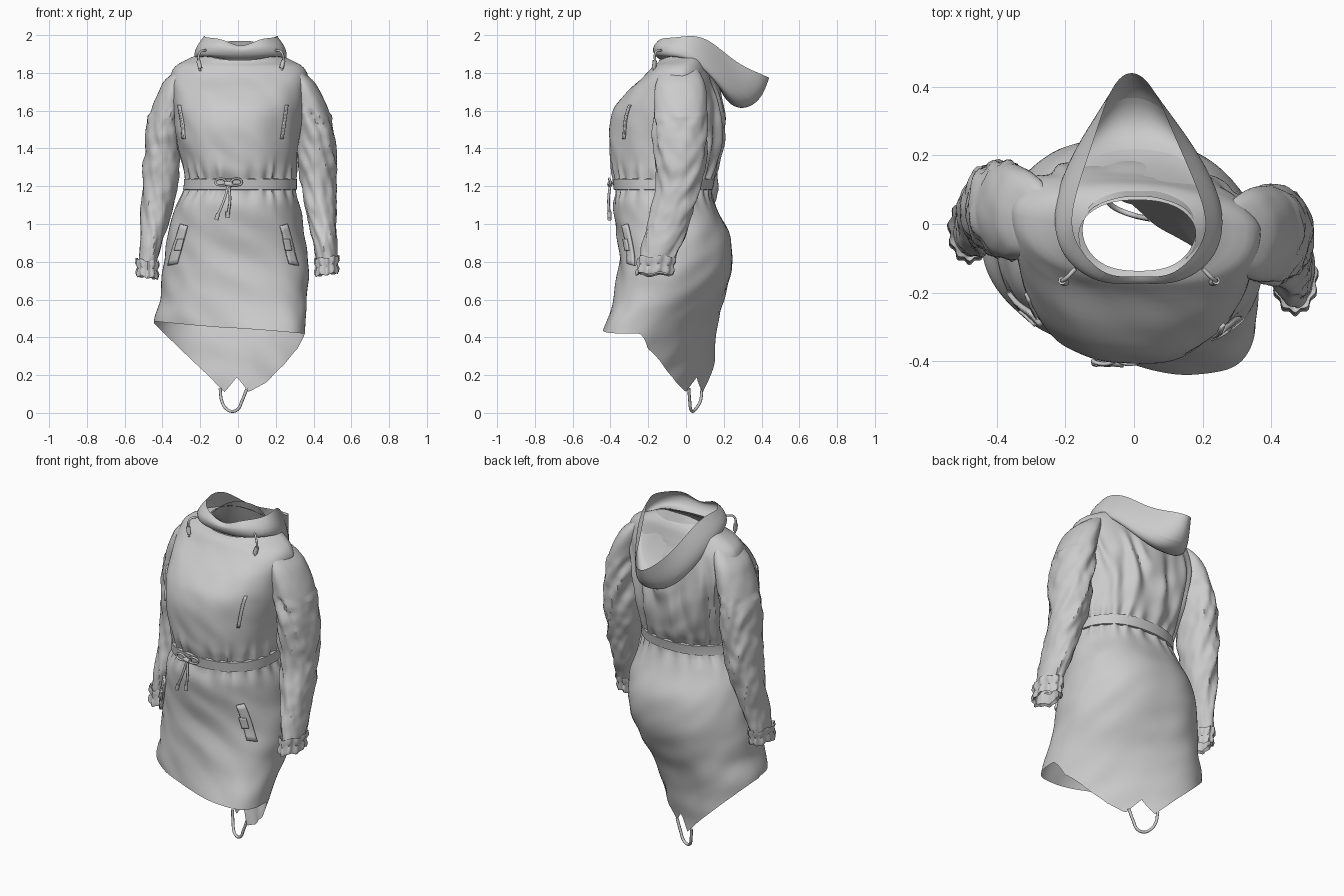
import bpy, math
from mathutils import Vector, noise

if "Cube" in bpy.data.objects:
    bpy.data.objects.remove(bpy.data.objects["Cube"])

TAU = math.tau
N = 200


def interp(table, t):
    """Smooth (cubic) lookup in rows whose first value is the key."""
    if t <= table[0][0]:
        return table[0][1:]
    if t >= table[-1][0]:
        return table[-1][1:]
    i = max(j for j in range(len(table) - 1) if table[j][0] <= t)
    a, b = table[i], table[i + 1]
    p, q = table[max(i - 1, 0)], table[min(i + 2, len(table) - 1)]
    h = b[0] - a[0]
    u = (t - a[0]) / h
    out = []
    for k in range(1, len(a)):
        m0 = (b[k] - p[k]) / (b[0] - p[0]) * h
        m1 = (q[k] - a[k]) / (q[0] - a[0]) * h
        out.append((2*u**3 - 3*u*u + 1) * a[k] + (u**3 - 2*u*u + u) * m0
                   + (3*u*u - 2*u**3) * b[k] + (u**3 - u*u) * m1)
    return out


def lerp_table(table, t):
    for (x0, y0), (x1, y1) in zip(table, table[1:]):
        if t <= x1:
            return y0 + (y1 - y0) * max(0, (t - x0) / (x1 - x0))
    return table[-1][1]


def grid(name, rows, closed=True, angle=40, hidden=lambda p: False):
    n = len(rows[0])
    pts = [tuple(p) for row in rows for p in row]
    cut = [hidden(p) for p in pts]
    faces = [(r*n + c, r*n + (c+1) % n, (r+1)*n + (c+1) % n, (r+1)*n + c)
             for r in range(len(rows) - 1) for c in range(n if closed else n - 1)]
    me = bpy.data.meshes.new(name)
    me.from_pydata(pts, [], [f for f in faces if not all(cut[v] for v in f)])
    ob = bpy.data.objects.new(name, me)
    bpy.context.collection.objects.link(ob)
    bpy.ops.object.select_all(action='DESELECT')
    bpy.context.view_layer.objects.active = ob
    ob.select_set(True)
    bpy.ops.object.shade_smooth_by_angle(angle=math.radians(angle))
    return ob


def cord(name, pts, r=0.007):
    cu = bpy.data.curves.new(name, 'CURVE')
    cu.dimensions = '3D'
    cu.bevel_depth, cu.bevel_resolution, cu.resolution_u = r, 2, 6
    sp = cu.splines.new('BEZIER')
    sp.bezier_points.add(len(pts) - 1)
    for bp, p in zip(sp.bezier_points, pts):
        bp.co = p
        bp.handle_left_type = bp.handle_right_type = 'AUTO'
    cu.use_fill_caps = True
    ob = bpy.data.objects.new(name, cu)
    bpy.context.collection.objects.link(ob)
    bpy.ops.object.select_all(action='DESELECT')
    bpy.context.view_layer.objects.active = ob
    ob.select_set(True)
    bpy.ops.object.convert(target='MESH')


# Body sections: z, centre x, half width, widest y, front y, back y, skew
BODY = [(.10, -.02, .37, -.22, -.42, .055, .6), (.25, -.03, .375, -.20, -.41, .085, .5),
        (.45, -.045, .40, -.16, -.395, .135, .3), (.60, -.025, .39, -.10, -.375, .19, .15),
        (.80, -.01, .382, -.06, -.355, .245, .05), (.95, -.01, .362, -.05, -.365, .225, .02),
        (1.1, .0, .325, -.08, -.385, .155, .02), (1.2, .012, .285, -.10, -.37, .13, 0),
        (1.3, .01, .30, -.09, -.395, .165, 0), (1.45, 0, .325, -.06, -.405, .195, 0),
        (1.6, 0, .345, -.03, -.385, .195, .03), (1.7, 0, .36, -.01, -.31, .175, .06),
        (1.78, .005, .365, 0, -.22, .15, .08), (1.84, .005, .33, 0, -.17, .13, .06),
        (1.88, .005, .24, 0, -.15, .11, .02), (1.91, .01, .17, -.03, -.14, .07, 0)]
P = .85

# Sleeves: z, centre x, centre y, radius x, radius y
SLEEVES = {
    "right": [(.79, .47, -.155, .052, .09), (.9, .46, -.125, .062, .105), (1.05, .445, -.08, .08, .11),
              (1.2, .425, -.04, .095, .115), (1.35, .42, -.03, .10, .13), (1.5, .405, -.03, .10, .14),
              (1.65, .375, -.03, .095, .14), (1.74, .345, -.03, .088, .13), (1.79, .32, -.03, .08, .11),
              (1.83, .29, -.03, .05, .08)],
    "left": [(.79, -.48, -.015, .048, .08), (.9, -.46, 0, .06, .095), (1.05, -.435, .03, .08, .10),
             (1.2, -.415, .05, .092, .115), (1.35, -.40, .05, .097, .13), (1.5, -.385, .045, .098, .14),
             (1.65, -.355, .035, .095, .14), (1.74, -.33, .03, .088, .13), (1.79, -.31, .025, .08, .11),
             (1.83, -.28, .02, .05, .08)]}


def in_sleeve(p):
    if not 1.45 < p[2] < 1.76:
        return False
    _, cx, cy, rx, ry = (0, *interp(SLEEVES["right" if p[0] > 0 else "left"], p[2]))
    return ((p[0] - cx)/rx)**2 + ((p[1] - cy)/ry)**2 < .72


def in_body(p):
    if not 1.42 < p[2] < 1.84:
        return False
    cx, hw, ym, yf, yb, k = interp(BODY, p[2])
    x = p[0] - cx
    y = p[1] + k*x - ym
    return abs(x/hw)**(2/P) + abs(y/(yb - ym if y > 0 else ym - yf))**(2/P) < .78


def body_point(z, th, off=0.0, folds=True):
    cx, hw, ym, yf, yb, k = interp(BODY, z)
    c, s = math.cos(th), math.sin(th)
    x = hw * math.copysign(abs(c)**P, c)
    y = ym + ((yb - ym) * s if s > 0 else -(ym - yf) * (-s)**P) - k * x
    d = off
    if folds:
        w = noise.noise((c*3, s*3, z*3))
        # drawn-in gathers at the waist, long soft folds up the back, drapes on the skirt
        d += .010 * math.sin(th*23 + w*2) * math.exp(-((z - 1.22)/.08)**2)
        if 1.2 < z < 1.8:
            back = max(0, s + .3) / 1.3
            d += .014 * back * math.sin(th*14 + z*7 + w*4) * math.sin((z - 1.2)/.6*math.pi)
        d += .009 * noise.noise((c*2 + 5, s*2, z*9 + c*2)) * (1 if z < 1.8 else 0)
    zt = z + .35 * (y + .02) * min(1, max(0, (z - 1.84)/.07))
    return Vector((cx + x + d*c, y + d*s, zt))


# Hem height: dipped tail with a notch at the back, nearly level at the front
TAIL = [(-.445, .49), (-.37, .40), (-.25, .27), (-.12, .14), (-.09, .11), (-.05, .15),
        (-.015, .19), (.02, .15), (.05, .11), (.15, .16), (.25, .25), (.33, .34), (.36, .42)]


def hem(th):
    c = math.cos(th)
    if math.sin(th) > 0:
        return lerp_table(TAIL, -.035 + .40 * math.copysign(abs(c)**P, c))
    return .45 - .035*c if c < 0 else .45 - .03*c


ANG = [TAU*i/N for i in range(N)]
grid("skirt", [[body_point(1.2 + (hem(a) - 1.2)*r/36, a) for a in ANG] for r in range(37)])
grid("bodice", [[body_point(1.2 + .71*r/44, a) for a in ANG] for r in range(45)], hidden=in_sleeve)
grid("waist_belt", [[body_point(z, a, o, False) for a in ANG]
                    for z, o in ((1.18, .0), (1.182, .012), (1.21, .015), (1.238, .012), (1.24, -.005))])

for side, tab in SLEEVES.items():
    sg = 1 if side == "right" else -1
    rows = []
    for r in range(61):
        z = .79 + 1.04*r/60
        cx, cy, rx, ry = interp(tab, z)
        row = []
        for i in range(48):
            c, s = math.cos(TAU*i/48), math.sin(TAU*i/48)
            f = 1 + (.15*noise.noise((c*1.3 + cx*9, s*1.3, z*10 + c*2.5))
                     + .06*noise.noise((c*3, s*3 + cx, z*18))) * (1 if z < 1.6 else .2)
            # upper rings slope down and outwards to follow the shoulder
            row.append((cx + rx*f*c, cy + ry*f*s, z - sg*c*rx*.4*min(1, max(0, (z - 1.5)/.25))))
        rows.append(row)
    grid(side + "_sleeve", rows, hidden=in_body)
    # Gathered elastic cuff
    _, cx, cy, rx, ry = tab[0]
    rows = []
    for z, o, w in ((.80, -.004, 0), (.815, .011, .004), (.79, .013, .005), (.77, .004, .002),
                    (.745, .012, .005), (.725, .007, .005), (.735, -.008, .002), (.79, -.012, 0)):
        rows.append([(cx + (rx + o + w*math.sin(a*11))*math.cos(a),
                      cy - .01*(.8 - z)/.07 + (ry + o + w*math.sin(a*11))*math.sin(a),
                      z + sg*(.15*rx*math.cos(a) + .008) + .006*math.sin(a*5))
                     for a in [TAU*i/72 for i in range(72)]])
    grid(side + "_cuff", rows)

# Hood: half-side columns from front to back tip, each neck seam > outer > upper > rim
HOOD = [((0, -.14, 1.87), (0, -.165, 1.89), (0, -.175, 1.92), (0, -.15, 1.925)),
        ((.10, -.13, 1.87), (.12, -.17, 1.89), (.125, -.19, 1.95), (.10, -.16, 1.985)),
        ((.16, -.07, 1.89), (.23, -.11, 1.88), (.24, -.09, 1.94), (.19, -.06, 1.985)),
        ((.17, 0, 1.91), (.255, .02, 1.86), (.255, .03, 1.92), (.20, .02, 2.0)),
        ((.14, .05, 1.94), (.23, .12, 1.76), (.22, .15, 1.85), (.17, .12, 1.985)),
        ((.08, .07, 1.965), (.16, .20, 1.64), (.16, .28, 1.70), (.11, .27, 1.845)),
        ((.04, .08, 1.97), (.07, .21, 1.59), (.08, .37, 1.62), (.06, .41, 1.79)),
        ((0, .08, 1.97), (0, .21, 1.575), (0, .40, 1.63), (0, .455, 1.765))]
cols = HOOD + [tuple((-x, y, z) for x, y, z in col) for col in HOOD[-2:0:-1]]
# the tip leans to the left, the opening sits slightly right
hood = grid("hood", [[(c[r][0] + .015 - .05*max(0, c[r][1]), c[r][1], c[r][2]) for c in cols]
                     for r in range(4)])
hood.modifiers.new("smooth", 'SUBSURF').levels = 3
hood.modifiers["smooth"].render_levels = 3


def patch(name, corners, off, thick):
    """Panel laid on the front of the body; corners are (x, z): top l, top r, bottom l, bottom r."""
    tl, tr, bl, br = [Vector(p) for p in corners]
    rows = []
    for j in range(9):
        row = []
        for i in range(5):
            p = tl.lerp(tr, i/4).lerp(bl.lerp(br, i/4), j/8)
            cx, hw = interp(BODY, p.y)[:2]
            t = max(-.999, min(.999, (p.x - cx)/hw))
            row.append(body_point(p.y, -math.acos(math.copysign(abs(t)**(1/P), t)), off))
        rows.append(row)
    ob = grid(name, rows, closed=False)
    m = ob.modifiers.new("thickness", 'SOLIDIFY')
    m.thickness, m.offset = thick, 0


# Slanted pocket flaps and chest welts (the coat is turned, so the left ones sit further round)
for side, s, e in (("right", 1, 0), ("left", -1, -.05)):
    patch(side + "_pocket_flap", [(s*.215 + e, .99), (s*.25 + e, 1.0), (s*.265 + e, .79), (s*.31 + e, .78)], .01, .014)
    patch(side + "_pocket_tab", [(s*.225 + e, .92), (s*.255 + e, .92), (s*.24 + e, .86), (s*.27 + e, .86)], .02, .01)
    patch(side + "_chest_welt", [(s*.25 + e, 1.63), (s*.262 + e, 1.63), (s*.225 + e, 1.45), (s*.237 + e, 1.45)], .004, .01)
    # Hood drawstring ends with toggles
    x = .015 + s*.215
    cord(side + "_hood_cord", [(x - s*.03, -.13, 1.92), (x, -.16, 1.91), (x + s*.01, -.165, 1.86), (x, -.17, 1.81)], .006)
    cord(side + "_hood_toggle", [(x + s*.01, -.165, 1.865), (x, -.17, 1.825)], .012)

# Waist bow and tails
bx, by, bz = -.05, -.40, 1.215
cord("bow_knot", [(bx - .02, by, bz), (bx + .02, by - .005, bz - .005)], .014)
for name, s in (("left", -1), ("right", 1)):
    cord(name + "_bow_loop", [(bx, by, bz), (bx + s*.04, by - .008, bz + .025),
                              (bx + s*.07, by, bz + .005), (bx + s*.03, by - .008, bz - .01), (bx, by, bz)], .006)
for name, dx, z in (("a", -.065, 1.03), ("b", -.005, 1.04)):
    cord("bow_tail_" + name, [(bx, by, bz), (bx + dx*.5 + .01, by - .01, 1.13), (bx + dx, by - .005, z)])
    cord("bow_tip_" + name, [(bx + dx*.85, by - .006, z + .025), (bx + dx, by - .005, z - .008)], .011)

# Cord loop hanging from the tail notch
cord("tail_loop", [(-.095, .085, .13), (-.085, .075, .06), (-.06, .05, .02), (-.03, .035, .008),
                   (0, .025, .02), (.02, .02, .06), (.048, .015, .13)], .008)
